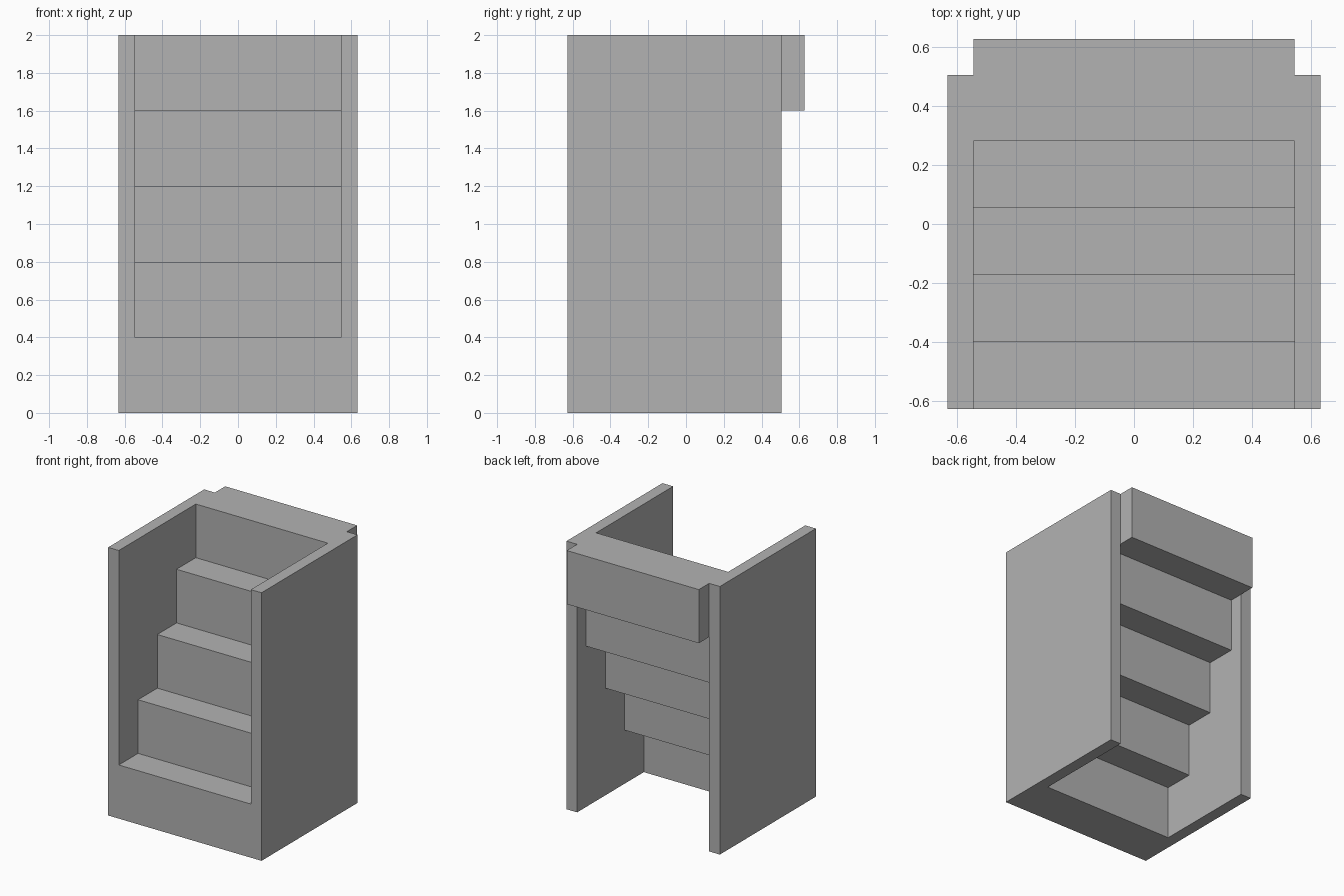
import bpy
import bmesh

cube = bpy.data.objects.get("Cube")
if cube:
    bpy.data.objects.remove(cube, do_unlink=True)

STEPS = 5
RISE = 0.4
RUN = 0.227            # spacing between step fronts
DEPTH = 0.346          # full depth of each step block
FRONT, WALL_BACK = -0.627, 0.505
INNER, OUTER = 0.545, 0.633

grey = bpy.data.materials.new("plain_grey")
grey.use_nodes = True
colour = (0.448, 0.448, 0.448, 1)
grey.diffuse_color = colour
grey.node_tree.nodes["Principled BSDF"].inputs["Base Color"].default_value = colour


def extrude_profile(name, profile, x0, x1):
    """Extrude a (y, z) side profile across x."""
    bm = bmesh.new()
    face = bm.faces.new([bm.verts.new((x0, y, z)) for y, z in profile])
    result = bmesh.ops.extrude_face_region(bm, geom=[face])
    moved = [v for v in result["geom"] if isinstance(v, bmesh.types.BMVert)]
    bmesh.ops.translate(bm, verts=moved, vec=(x1 - x0, 0, 0))
    bmesh.ops.recalc_face_normals(bm, faces=bm.faces)
    mesh = bpy.data.meshes.new(name)
    bm.to_mesh(mesh)
    bm.free()
    mesh.materials.append(grey)
    obj = bpy.data.objects.new(name, mesh)
    bpy.context.collection.objects.link(obj)
    return obj


# Staircase: stepped front going up, stepped underside coming back down
front_edge, back_edge = [], []
for i in range(STEPS):
    y = FRONT + i * RUN
    for z in (i * RISE, (i + 1) * RISE):
        front_edge.append((y, z))
        back_edge.append((y + DEPTH, z))
extrude_profile("staircase", front_edge + back_edge[::-1], -INNER, INNER)

# Side walls
height = STEPS * RISE
wall = [(FRONT, 0), (WALL_BACK, 0), (WALL_BACK, height), (FRONT, height)]
for name, side in (("left_wall", 1), ("right_wall", -1)):
    extrude_profile(name, wall, side * INNER, side * OUTER)
